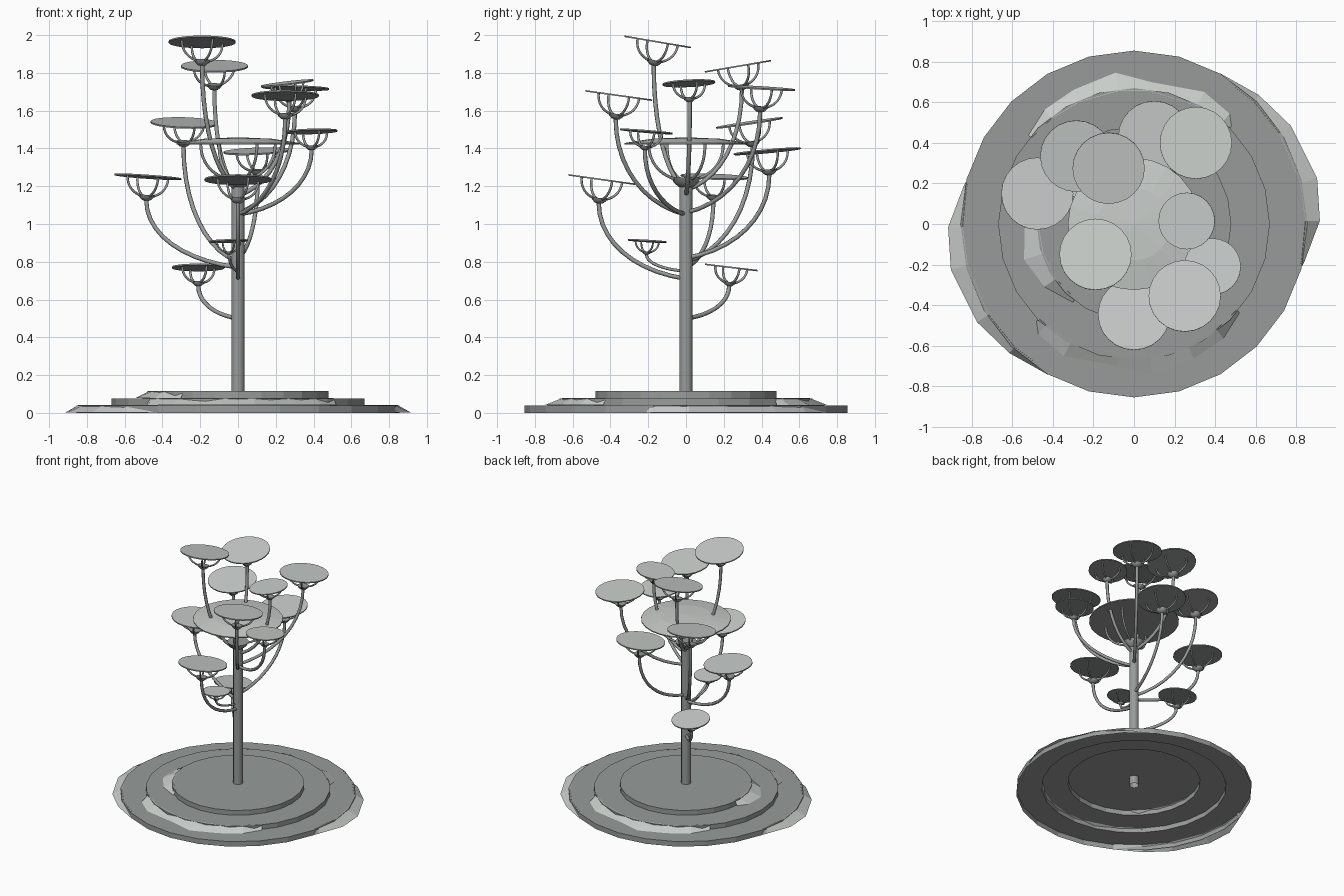
import bpy, math
from mathutils import Vector

cube = bpy.data.objects.get("Cube")
if cube:
    bpy.data.objects.remove(cube, do_unlink=True)


def material(name, colour):
    m = bpy.data.materials.new(name)
    m.use_nodes = True
    m.diffuse_color = colour
    m.node_tree.nodes["Principled BSDF"].inputs["Base Color"].default_value = colour
    return m


GREY = material("stone grey", (0.31, 0.33, 0.32, 1))
LIGHT = material("pale grey", (0.58, 0.61, 0.59, 1))


def add_mesh(name, verts, faces, mats, smooth=False):
    me = bpy.data.meshes.new(name)
    me.from_pydata(verts, [], faces)
    me.update()
    ob = bpy.data.objects.new(name, me)
    bpy.context.collection.objects.link(ob)
    for m in mats:
        me.materials.append(m)
    if smooth:
        bpy.ops.object.select_all(action="DESELECT")
        ob.select_set(True)
        bpy.context.view_layer.objects.active = ob
        bpy.ops.object.shade_smooth_by_angle(angle=math.radians(40))
    return ob


def lathe(name, profile, sides, mats, smooth=False):
    """Turn (radius, height) points, listed bottom to top, around z."""
    verts, rings, faces = [], [], []
    for r, z in profile:
        count = sides if r > 0 else 1
        rings.append([len(verts) + (j if r > 0 else 0) for j in range(sides)])
        for j in range(count):
            a = math.tau * j / sides
            verts.append((r * math.cos(a), r * math.sin(a), z))
    for low, high in zip(rings, rings[1:]):
        for j in range(sides):
            k = (j + 1) % sides
            quad = [low[j], low[k], high[k], high[j]]
            faces.append(list(dict.fromkeys(quad)))
    return add_mesh(name, verts, faces, mats, smooth)


def tubes(name, paths, radius):
    """Round rods along cubic paths of four control points."""
    cu = bpy.data.curves.new(name, "CURVE")
    cu.dimensions = "3D"
    cu.bevel_depth = radius
    cu.bevel_resolution = 2
    cu.resolution_u = 10
    cu.use_fill_caps = True
    for p0, p1, p2, p3 in paths:
        sp = cu.splines.new("BEZIER")
        sp.bezier_points.add(1)
        a, b = sp.bezier_points
        for p in (a, b):
            p.handle_left_type = p.handle_right_type = "FREE"
        a.co, a.handle_left, a.handle_right = p0, p0, p1
        b.co, b.handle_left, b.handle_right = p3, p2, p3
    ob = bpy.data.objects.new(name, cu)
    bpy.context.collection.objects.link(ob)
    cu.materials.append(GREY)
    return ob


def dish(name, centre, slope, radius, dome=0.0, rod=0.006):
    """Flat plate on four curved ribs above a small cup; returns the cup's foot."""
    n = Vector((-slope[0], -slope[1], 1)).normalized()
    rot = Vector((0, 0, 1)).rotation_difference(n)
    R, t = radius, 0.004
    plate = lathe(name + "_plate", [(0, -t), (R, -t), (R, t), (R * .55, t + dome * .75),
                                    (0, t + dome)], 24, [GREY, LIGHT])
    for f in plate.data.polygons:
        f.material_index = int(f.normal.z > 0.5)
    cup = lathe(name + "_cup", [(0, -.73 * R), (.12 * R, -.70 * R), (.2 * R, -.63 * R),
                                (.24 * R, -.55 * R), (0, -.55 * R)], 16, [GREY], True)
    paths = []
    for i in range(4):
        a = math.tau * (i + .3) / 4
        paths.append([Vector((r * R * math.cos(a), r * R * math.sin(a), z * R))
                      for r, z in ((.18, -.58), (.5, -.5), (.68, -.28), (.68, 0))])
    ribs = tubes(name + "_ribs", paths, rod)
    for ob in (plate, cup, ribs):
        ob.location = centre
        ob.rotation_mode = "QUATERNION"
        ob.rotation_quaternion = rot
    return Vector(centre) - n * (.70 * R)


def skirt(name, outline, r_in, z_low, z_high, turn=0):
    """Sloping apron between a tier's edge and an uneven (angle, radius) outline."""
    verts, faces = [], []
    for deg, r in outline:
        a = math.radians(deg + turn)
        for rad, z in ((r_in, z_high), (r, z_low)):
            verts.append((rad * math.cos(a), rad * math.sin(a), z))
    for i in range(len(outline) - 1):
        k = 2 * i
        faces.append((k, k + 1, k + 3, k + 2))
    return add_mesh(name, verts, faces, [LIGHT])


# Stepped base, open underneath
lathe("stepped_base", [(.855, 0), (.855, .04), (.67, .04), (.67, .077), (.48, .077),
                       (.48, .115), (.03, .115)], 24, [GREY])

# Pale aprons on the tiers
low = [(-14, .856), (-12, .862), (1, .917), (14, .931), (32, .913), (46, .885), (60, .856)]
mid = [(45, .68), (49, .72), (62, .738), (83, .705), (97, .752), (114, .726), (128, .716), (140, .68)]
top = [(174, .49), (182, .54), (198, .57), (215, .54), (232, .49)]
for side, turn in (("a", 0), ("b", 180)):
    skirt("lower_apron_" + side, low, .845, 0.001, .041, turn)
    skirt("middle_apron_" + side, mid, .66, .042, .078, turn)
skirt("upper_apron", top, .47, .079, .116)

# Trunk with the large dish on its head
lathe("trunk", [(.035, .05), (.035, 1.22), (0, 1.22)], 14, [GREY], True)
dish("crown", (0, 0, 1.425), (0, 0), .326, .03, .008)

# Side dishes: centre, slope in x and y, radius, height where the branch leaves the trunk
dishes = [
    ((-.19, -.15, 1.964), (0, -.17), .178, 1.18),
    ((-.125, .275, 1.835), (0, .17), .178, 1.18),
    ((.26, .015, 1.745), (.12, .05), .14, 1.15),
    ((.305, .40, 1.72), (-.03, -.06), .178, 1.06),
    ((.25, -.355, 1.68), (0, -.14), .178, 1.05),
    ((-.285, .335, 1.535), (-.03, .15), .178, .80),
    ((.387, -.21, 1.49), (.03, -.08), .14, 1.05),
    ((.10, .43, 1.385), (.04, .09), .178, .82),
    ((-.477, .15, 1.25), (-.07, -.04), .178, .77),
    ((0, -.445, 1.235), (0, -.14), .178, .71),
    ((-.05, -.205, .91), (.03, -.06), .102, .75),
    ((-.21, .24, .77), (0, -.12), .14, .50),
]
for i, (centre, slope, radius, z0) in enumerate(dishes, 1):
    foot = dish(f"dish_{i}", centre, slope, radius, 0, .0065 if radius > .12 else .005)
    rise = foot.z - z0
    start = Vector((0, 0, z0))
    bend = Vector((foot.x * .6, foot.y * .6, z0 + rise * .1))
    under = Vector((foot.x, foot.y, z0 + rise * .5))
    tubes(f"branch_{i}", [(start, bend, under, foot)], .0115 if radius > .12 else .008)
